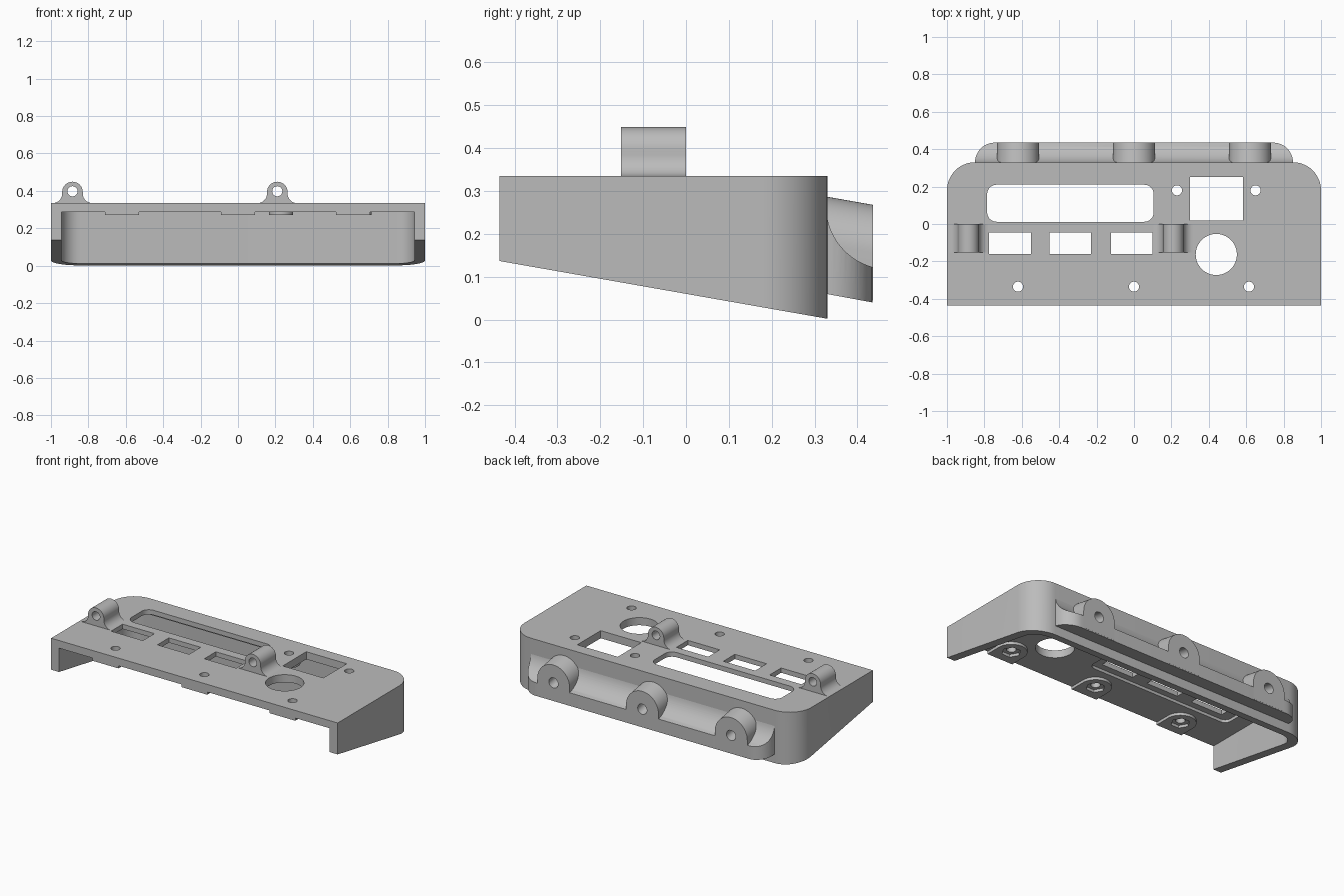
import bpy, bmesh, math

if "Cube" in bpy.data.objects:
    bpy.data.objects.remove(bpy.data.objects["Cube"])

grey = bpy.data.materials.new("plain grey")
grey.use_nodes = True
COLOUR = (0.5, 0.5, 0.5, 1)
grey.diffuse_color = COLOUR
grey.node_tree.nodes["Principled BSDF"].inputs["Base Color"].default_value = COLOUR

SLOPE = 0.176            # tilt of the underside
TOP, CEILING = 0.335, 0.287
FRONT, BACK = -0.435, 0.33


def arc(cx, cy, r, a0, a1, n=12):
    angles = [math.radians(a0 + (a1 - a0) * i / n) for i in range(n + 1)]
    return [(cx + r * math.cos(a), cy + r * math.sin(a)) for a in angles]


def circle(cx, cy, r, n=40):
    return arc(cx, cy, r, 0, 360, n)[:-1]


def rect(x0, x1, y0, y1, r=0, front_r=0):
    """Rectangle with separate radii for the back and front corners."""
    pts = []
    for x, s, y, t, rad, a in ((x1, -1, y1, -1, r, 0), (x0, 1, y1, -1, r, 90),
                               (x0, 1, y0, 1, front_r, 180), (x1, -1, y0, 1, front_r, 270)):
        pts += arc(x + s * rad, y + t * rad, rad, a, a + 90) if rad else [(x, y)]
    return pts


def prism(name, pts, axis, lo, hi, shear=0):
    """Extrude a 2D outline along an axis; shear drops z along y."""
    place = {"x": lambda a, b, t: (t, a, b),
             "y": lambda a, b, t: (a, t, b - shear * (t - 0.435)),
             "z": lambda a, b, t: (a, b, t)}[axis]
    bm = bmesh.new()
    low = [bm.verts.new(place(a, b, lo)) for a, b in pts]
    high = [bm.verts.new(place(a, b, hi)) for a, b in pts]
    bm.faces.new(low)
    bm.faces.new(high)
    for i in range(len(pts)):
        j = (i + 1) % len(pts)
        bm.faces.new((low[i], low[j], high[j], high[i]))
    bmesh.ops.recalc_face_normals(bm, faces=bm.faces)
    mesh = bpy.data.meshes.new(name)
    bm.to_mesh(mesh)
    bm.free()
    mesh.materials.append(grey)
    ob = bpy.data.objects.new(name, mesh)
    bpy.context.collection.objects.link(ob)
    return ob


def activate(ob):
    bpy.ops.object.select_all(action='DESELECT')
    ob.select_set(True)
    bpy.context.view_layer.objects.active = ob


def carve(ob, cutters, operation='DIFFERENCE'):
    """Apply each cutter to the part, then discard the cutters."""
    activate(ob)
    for c in cutters:
        c.hide_render = True
        mod = ob.modifiers.new("cut", 'BOOLEAN')
        mod.operation, mod.solver, mod.object = operation, 'EXACT', c
        bpy.ops.object.modifier_apply(modifier=mod.name)
        bpy.data.objects.remove(c)


def through(pts):
    return prism("cutter", pts, "z", 0.2, 0.5)


# housing shell: rounded back corners, open front and bottom, sloped lower edge
housing = prism("housing", rect(-1, 1, FRONT, BACK, r=0.15), "z", 0, TOP)
cavity = prism("cutter", rect(-0.945, 0.945, -0.6, 0.275, r=0.1), "z", -0.2, CEILING)
wedge = prism("cutter", [(-0.6, 0.06 + SLOPE * 0.6), (0.5, 0.06 - SLOPE * 0.5),
                         (0.5, -0.3), (-0.6, -0.3)], "x", -1.2, 1.2)
display_recess = prism("cutter", rect(-0.84, 0.16, -0.2, 0.235, 0.04, 0.04), "z", 0.2, 0.305)
carve(housing, [cavity, wedge, display_recess])

# windows and screw holes in the top plate
front_screws = [(x, -0.335) for x in (-0.62, 0, 0.615)]
rear_screws = [(0.23, 0.18), (0.65, 0.18)]
windows = [rect(-0.785, 0.105, 0.012, 0.21, 0.05, 0.05),
           rect(0.3, 0.583, 0.018, 0.252),
           circle(0.44, -0.163, 0.11, 64)]
windows += [rect(x - 0.111, x + 0.111, -0.16, -0.045) for x in (-0.663, -0.34, -0.012)]
windows += [circle(x, y, 0.027) for x, y in front_screws + rear_screws]
carve(housing, [through(w) for w in windows])
parts = [housing]

# nut pads under the top plate
for i, (x, y) in enumerate(front_screws + rear_screws):
    if y < 0:
        outline = arc(x, y, 0.09, 0, 180, 24) + [(x - 0.09, FRONT), (x + 0.09, FRONT)]
    else:
        outline = circle(x, y, 0.065)
    pad = prism(f"nut_pad_{i + 1}", outline, "z", 0.27, 0.29)
    carve(pad, [prism("cutter", circle(x, y, 0.055, 6), "z", 0.2, 0.4)])
    parts.append(pad)

# hinge lugs on top, flared at the base
for side, x in (("right", -0.885), ("left", 0.21)):
    flare = arc(-0.105, 0.385, 0.05, -90, 0, 10)
    outline = [(-0.105, 0.325)] + flare + arc(0, 0.394, 0.055, 180, 0, 24)
    outline += [(-a, b) for a, b in reversed(flare)] + [(0.105, 0.325)]
    lug = prism(f"top_lug_{side}", [(a + x, b) for a, b in outline], "y", -0.152, 0)
    carve(lug, [prism("cutter", circle(x, 0.398, 0.027), "y", -0.3, 0.2)])
    parts.append(lug)

# back shelf with a scooped top and rounded corners
rear_x = (-0.62, 0, 0.62)
profile = [(0.3, 0.065), (0.435, 0.04)] + arc(0.475, 0.265, 0.148, 255, 187, 16) + [(0.3, 0.247)]
shelf = prism("back_shelf", profile, "x", -0.85, 0.85)
carve(shelf, [prism("cutter", rect(-0.85, 0.85, 0.2, 0.435, r=0.105), "z", -0.1, 0.5)], 'INTERSECT')


def bore(x):
    return prism("cutter", circle(x, 0.155, 0.032), "y", 0.31, 0.6, SLOPE)


carve(shelf, [bore(x) for x in rear_x])
parts.append(shelf)

# round-topped lugs rising from the shelf
for side, x in zip(("right", "centre", "left"), rear_x):
    outline = arc(x, 0.155, 0.113, 0, 180, 32) + [(x - 0.113, 0.045), (x + 0.113, 0.045)]
    lug = prism(f"back_lug_{side}", outline, "y", 0.3, 0.436, SLOPE)
    carve(lug, [bore(x)])
    parts.append(lug)

for ob in parts:
    activate(ob)
    bpy.ops.object.shade_smooth_by_angle(angle=math.radians(30))
